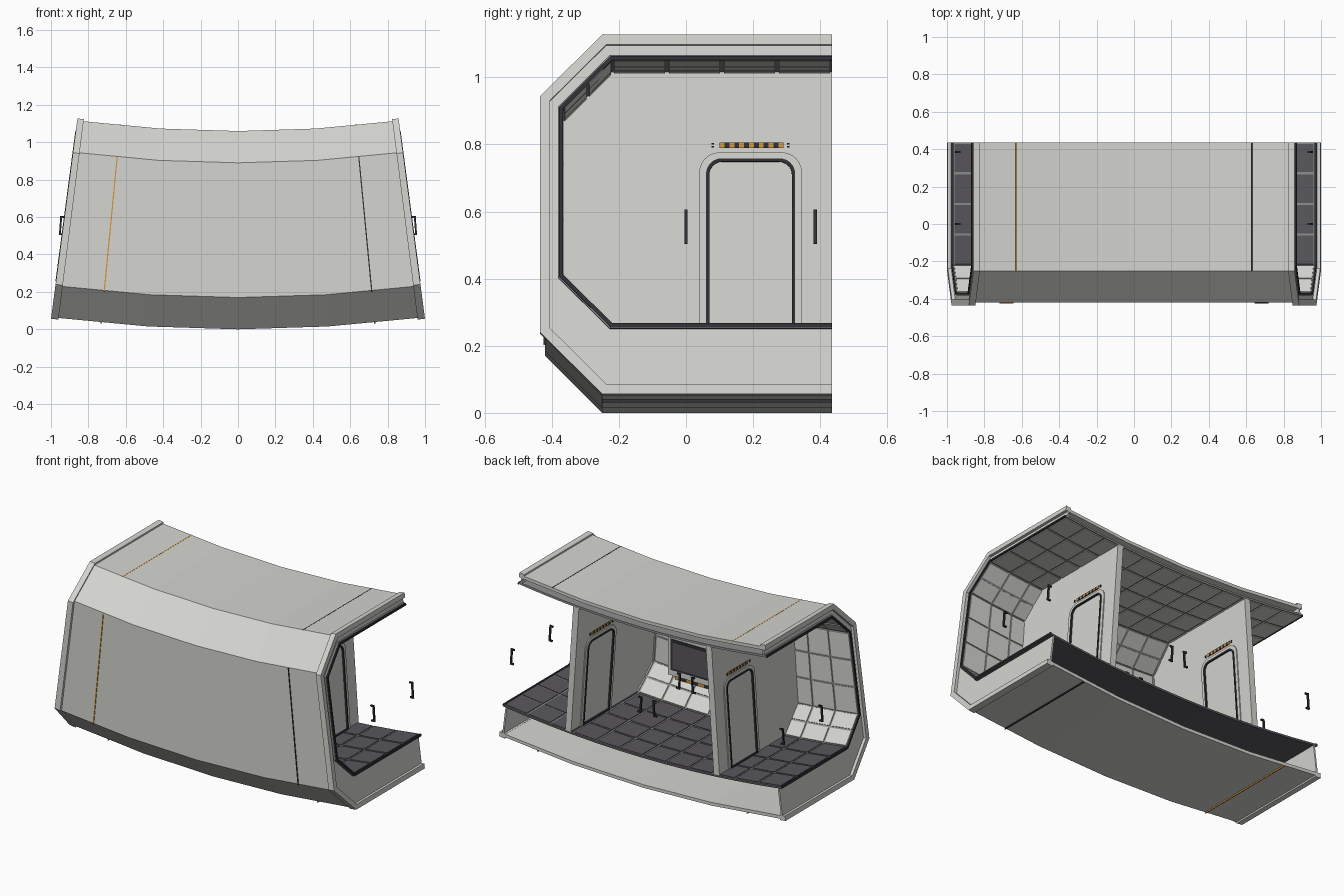
import bpy, bmesh
from math import sin, cos, radians, pi

if "Cube" in bpy.data.objects:
    bpy.data.objects.remove(bpy.data.objects["Cube"])

CENTRE = 7.63    # height of the axis the corridor bends around
BACK = 0.435     # open rear edge
END = 7.52       # half sweep in degrees
BULK = 4.0       # bulkhead angle


def material(name, r, g, b):
    m = bpy.data.materials.new(name)
    m.use_nodes = True
    m.diffuse_color = (r, g, b, 1)
    m.node_tree.nodes["Principled BSDF"].inputs["Base Color"].default_value = (r, g, b, 1)
    return m


LIGHT = material("off white panel", 0.66, 0.66, 0.63)
FLOOR = material("charcoal floor", 0.10, 0.095, 0.11)
GROUT = material("grey joint", 0.27, 0.27, 0.27)
DARK = material("dark trim", 0.03, 0.03, 0.037)
ORANGE = material("orange marking", 0.66, 0.31, 0.05)


def bend(y, z, deg, off=0.0):
    """Point at depth y, height z, at an angle along the arc, plus a tangent offset."""
    t, r = radians(deg), CENTRE - z
    return (r * sin(t) + off * cos(t), y, CENTRE - r * cos(t) + off * sin(t))


def loft(bm, loops, closed=False, caps="ngon"):
    rows = [[bm.verts.new(p) for p in loop] for loop in loops]
    n = len(rows[0])
    pairs = list(zip(rows, rows[1:])) + ([(rows[-1], rows[0])] if closed else [])
    for a, b in pairs:
        for i in range(n):
            j = (i + 1) % n
            bm.faces.new((a[i], a[j], b[j], b[i]))
    if closed:
        return
    for row in (rows[0], rows[-1]):
        if caps == "ngon":
            bm.faces.new(row)
        else:
            for k in range(n // 2 - 1):
                bm.faces.new((row[k], row[k + 1], row[n - 2 - k], row[n - 1 - k]))


def finish(bm, name, mat):
    bmesh.ops.recalc_face_normals(bm, faces=bm.faces[:])
    me = bpy.data.meshes.new(name)
    bm.to_mesh(me)
    bm.free()
    me.materials.append(mat)
    ob = bpy.data.objects.new(name, me)
    bpy.context.collection.objects.link(ob)
    return ob


def octo(front, bottom, top, cut, d=0.0):
    """Half octagon profile open at the back, offset inward by d."""
    f, b, t, c = front - d, bottom + d, top - d, cut - 0.586 * d
    return [(BACK, b), (c - f, b), (-f, b + c), (-f, t - c), (c - f, t), (BACK, t)]


def hull_at(d):
    return octo(0.42, 0.0, 1.06, 0.17, d)


def lining_at(d):
    return octo(0.37, 0.2, 0.998, 0.148, d)


def shell(name, outer, inner, angles, mat):
    section = outer + inner[::-1]
    bm = bmesh.new()
    loft(bm, [[bend(y, z, a) for y, z in section] for a in angles], caps="strip")
    return finish(bm, name, mat)


def steps(a, b, n):
    return [a + (b - a) * i / n for i in range(n + 1)]


def block(bm, y, z, off, deg):
    """Box given as (min, max) ranges in a tilted frame."""
    loft(bm, [[bend(a, b, deg, o) for a, b in
               ((y[0], z[0]), (y[1], z[0]), (y[1], z[1]), (y[0], z[1]))] for o in off])


# Outer hull
shell("hull", hull_at(0), hull_at(0.02), steps(-7.22, 7.22, 4), LIGHT)

# Inner lining and floor slab
base, behind = lining_at(0), lining_at(-0.012)
shell("lining", behind[1:], base[1:], steps(-7.48, 7.48, 12), GROUT)
shell("floor_slab", behind[:2], base[:2], steps(-END, END, 12), FLOOR)
shell("floor_joints", base[:2], [(y, z + 0.001) for y, z in base[:2]],
      steps(-7.45, 7.45, 12), GROUT)


# Rows of raised tiles along each side of the lining
def tiles(name, sides, mat, cols=12, gap=0.006, thick=0.005):
    bm = bmesh.new()
    top = lining_at(thick)
    arc = steps(-7.48, 7.48, cols)
    ga = gap / 7.2 * 180 / pi
    for k, rows in sides:
        ends = [(base[k], base[k + 1]), (top[k], top[k + 1])]
        length = ((base[k][0] - base[k + 1][0]) ** 2 + (base[k][1] - base[k + 1][1]) ** 2) ** 0.5
        g = gap / length
        for r in range(rows):
            u, v = r / rows + g, (r + 1) / rows - g
            for a, b in zip(arc, arc[1:]):
                loops = []
                for p, q in ends:
                    e = [(p[0] + (q[0] - p[0]) * s, p[1] + (q[1] - p[1]) * s) for s in (u, v)]
                    loops.append([bend(*e[0], a + ga), bend(*e[1], a + ga),
                                  bend(*e[1], b - ga), bend(*e[0], b - ga)])
                loft(bm, loops)
    finish(bm, name, mat)


tiles("floor_tiles", [(0, 4)], FLOOR)
tiles("wall_and_ceiling_tiles", [(1, 2), (2, 3), (3, 2), (4, 4)], LIGHT)

# End flanges, recessed end plates and dark inner trims
for side, s in (("right", -1), ("left", 1)):
    shell(side + "_end_flange", octo(0.435, -0.009, 1.071, 0.185),
          octo(0.435, -0.009, 1.071, 0.185, 0.03), [s * 7.22, s * END], LIGHT)
    shell(side + "_end_plate", hull_at(0.01), behind, [s * 7.3, s * 7.38], LIGHT)
    shell(side + "_end_trim", lining_at(-0.008), lining_at(0.004), [s * 7.47, s * 7.54], DARK)

# Seam strips around the hull
for name, a, mat in (("orange_seam", -5.5, ORANGE), ("dark_seam", 5.5, DARK)):
    for part, i, j in (("bottom", 0, 2), ("front", 2, 4), ("top", 4, 6)):
        shell(part + "_" + name, hull_at(-0.004)[i:j], hull_at(0.008)[i:j],
              [a - 0.025, a + 0.025], mat)


# Door outline with rounded top corners
def arch(half, bottom, top, r, mid=0.1925, n=6):
    pts = [(mid + half, bottom)]
    for start, sign in ((0, 1), (pi / 2, -1)):
        for i in range(n + 1):
            t = start + pi / 2 * i / n
            pts.append((mid + sign * (half - r) + r * cos(t), top - r + r * sin(t)))
    return pts + [(mid - half, bottom)]


def arch_ring(name, outer, inner, offs, deg, mat):
    bm = bmesh.new()
    loft(bm, [[bend(y, z, deg, o) for y, z in loop] for loop, o in
              ((outer, offs[0]), (outer, offs[1]), (inner, offs[1]), (inner, offs[0]))], closed=True)
    finish(bm, name, mat)


# Bulkheads, each with a door, marking strip and grab handles on both faces
for side, deg in (("right", -BULK), ("left", BULK)):
    bm = bmesh.new()
    loft(bm, [[bend(y, z, deg, o) for y, z in base] for o in (-0.02, 0.02)])
    finish(bm, side + "_bulkhead", LIGHT)
    for face, s in (("outer", 1), ("inner", -1)):
        tag = side + "_" + face
        arch_ring(tag + "_door_surround", arch(0.153, 0.195, 0.758, 0.06),
                  arch(0.13, 0.195, 0.738, 0.045), (s * 0.018, s * 0.026), deg, LIGHT)
        arch_ring(tag + "_door_seal", arch(0.133, 0.195, 0.740, 0.047),
                  arch(0.123, 0.212, 0.730, 0.038), (s * 0.018, s * 0.03), deg, DARK)
        orange, dark = bmesh.new(), bmesh.new()
        off = (s * 0.018, s * 0.026)
        ys = steps(0.1, 0.29, 13)
        for i, (a, b) in enumerate(zip(ys, ys[1:])):
            block(dark if i % 2 else orange, (a, b), (0.771, 0.788), off, deg)
        for y in (0.08, 0.305):
            for z in (0.773, 0.782):
                block(dark, (y - 0.004, y + 0.004), (z, z + 0.004), off, deg)
        finish(orange, tag + "_orange_marks", ORANGE)
        finish(dark, tag + "_dark_marks", DARK)
        bm = bmesh.new()
        for y in (0.0, 0.385):
            w = (y - 0.005, y + 0.005)
            block(bm, w, (0.455, 0.557), (s * 0.448, s * 0.458), deg)
            for z in (0.455, 0.547):
                block(bm, w, (z, z + 0.01), (s * 0.434, s * 0.45), deg)
        finish(bm, tag + "_handles", DARK)

# Wall console in the middle room
for name, y, z, w, mat in (("console_body", (-0.37, -0.29), (0.35, 0.6), 0.33, LIGHT),
                           ("console_frame", (-0.30, -0.286), (0.385, 0.58), 0.31, DARK),
                           ("console_screen", (-0.29, -0.282), (0.4, 0.565), 0.29, FLOOR)):
    bm = bmesh.new()
    block(bm, y, z, (-w, w), 0)
    finish(bm, name, mat)

# Striped strip below the console
orange, dark = bmesh.new(), bmesh.new()
xs = steps(-0.3, 0.3, 15)
for i, (a, b) in enumerate(zip(xs, xs[1:])):
    block(dark if i % 2 else orange, (-0.345, -0.32), (0.315, 0.34), (a, b), 0)
finish(orange, "console_orange_marks", ORANGE)
finish(dark, "console_dark_marks", DARK)
